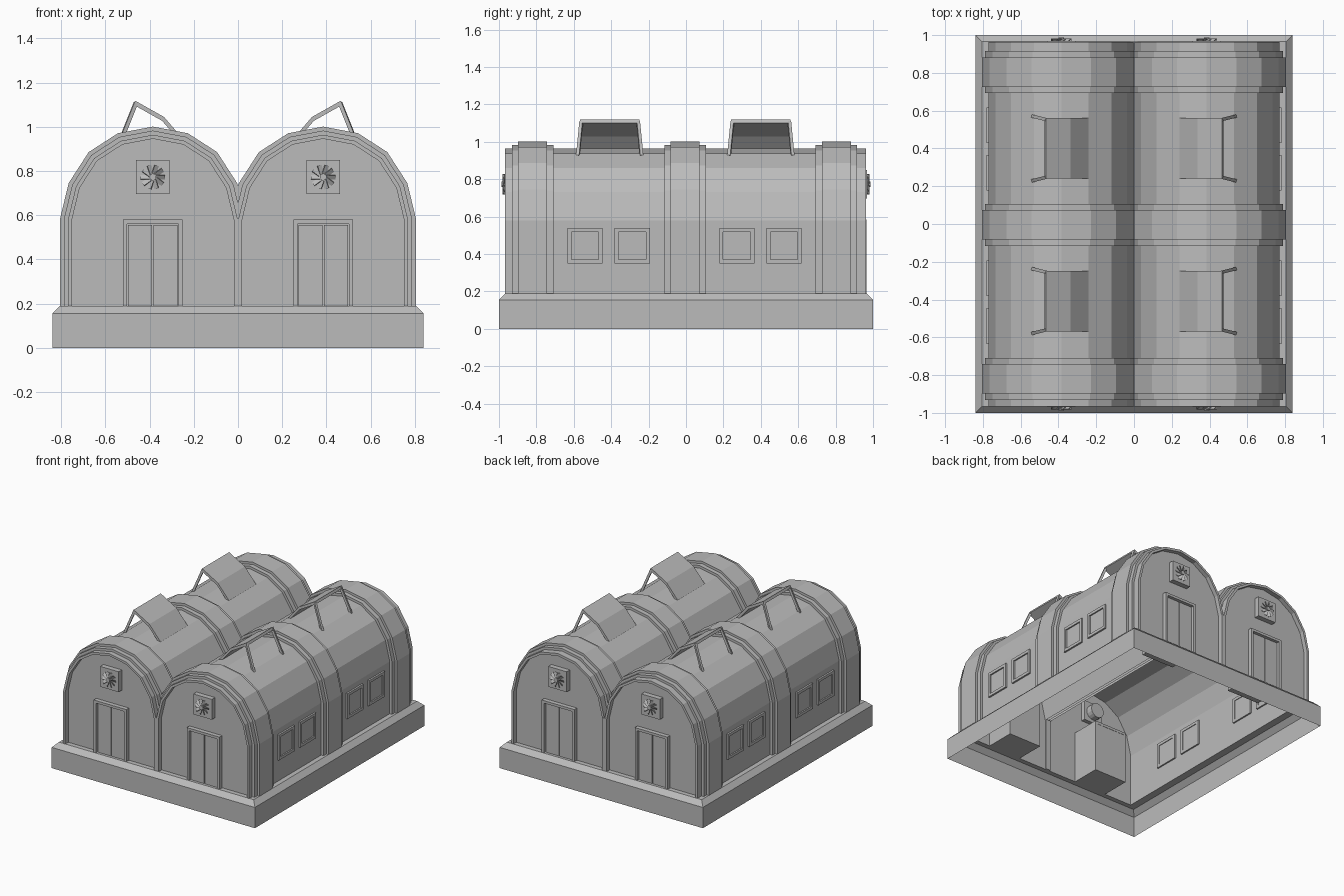
import bpy, bmesh, math
from mathutils import Vector, Matrix

cube = bpy.data.objects.get("Cube")
if cube:
    bpy.data.objects.remove(cube)

grey = bpy.data.materials.new("plain grey")
grey.use_nodes = True
grey.diffuse_color = (0.5, 0.5, 0.5, 1)
grey.node_tree.nodes["Principled BSDF"].inputs["Base Color"].default_value = (0.5, 0.5, 0.5, 1)

BASE, SPRING, CX = 0.19, 0.58, 0.385
ARCH = [(1, 0), (0.905, 0.165), (0.69, 0.305), (0.376, 0.39), (0, 0.42)]


def finish(name, bm, normals=True):
    if normals:
        bmesh.ops.recalc_face_normals(bm, faces=bm.faces)
    mesh = bpy.data.meshes.new(name)
    bm.to_mesh(mesh)
    bm.free()
    mesh.materials.append(grey)
    ob = bpy.data.objects.new(name, mesh)
    bpy.context.collection.objects.link(ob)
    return ob


def box(bm, lo, hi):
    lo, hi = Vector(lo), Vector(hi)
    size = hi - lo
    mat = Matrix.Translation((lo + hi) / 2) @ Matrix.Diagonal((*[abs(s) for s in size], 1))
    bmesh.ops.create_cube(bm, size=1, matrix=mat)


def arch(r):
    """Half profile of one vault from its outer foot to the valley at x = 0."""
    side = [(r * a, SPRING + b * r / 0.42) for a, b in ARCH]
    full = [(CX + a, z) for a, z in side] + [(CX - a, z) for a, z in side[-2::-1]]
    pts = [(CX + r, BASE)]
    for p in full:
        if p[0] < 0:
            q = pts[-1]
            t = q[0] / (q[0] - p[0])
            pts.append((0, q[1] + t * (p[1] - q[1])))
            break
        pts.append(p)
    return pts


def vault(bm, outer, inner, y0, y1):
    """Extruded strip between two matching half profiles, mirrored over x."""
    n = min(len(outer), len(inner))
    for s in (1, -1):
        rows = [[bm.verts.new((s * x, y, z)) for x, z in p[:n]]
                for p, y in ((outer, y0), (outer, y1), (inner, y1), (inner, y0))]
        for i in range(n - 1):
            for a, b in zip(rows, rows[1:] + rows[:1]):
                bm.faces.new((a[i], a[i + 1], b[i + 1], b[i]))
        bm.faces.new([r[0] for r in rows])


def frame(bm, lo, hi, w, axis, d0, d1, sill=True):
    """Rectangular border in the plane across the given axis (0 = x, 1 = y)."""
    (u0, z0), (u1, z1) = lo, hi
    bars = [(u0, z0, u0 + w, z1), (u1 - w, z0, u1, z1), (u0 + w, z1 - w, u1 - w, z1)]
    if sill:
        bars.append((u0 + w, z0, u1 - w, z0 + w))
    for a, b, c, d in bars:
        if axis:
            box(bm, (a, d0, b), (c, d1, d))
        else:
            box(bm, (d0, a, b), (d1, c, d))


# Plinth: open underneath, with a bevelled top rim
bm = bmesh.new()
loops = []
for x, y, z in ((0.84, 1, 0), (0.84, 1, 0.155), (0.805, 0.965, BASE), (0.75, 0.93, BASE)):
    loops.append([bm.verts.new((sx * x, sy * y, z)) for sx, sy in ((1, 1), (-1, 1), (-1, -1), (1, -1))])
for a, b in zip(loops, loops[1:]):
    for i in range(4):
        j = (i + 1) % 4
        bm.faces.new((a[i], a[j], b[j], b[i]))
finish("plinth", bm)

# Twin vault shell
main, inner = arch(0.384), arch(0.366)
bm = bmesh.new()
vault(bm, main, inner, -0.967, 0.963)
finish("vault_shell", bm)

# Raised ribs over the shell
for name, y in (("front_rib", -0.82), ("middle_rib", -0.005), ("back_rib", 0.804)):
    bm = bmesh.new()
    vault(bm, arch(0.403), main, y - 0.111, y + 0.111)
    vault(bm, arch(0.421), main, y - 0.078, y + 0.078)
    finish(name, bm)

# Gable ends, doors, fans and valley posts
for end, s in (("front", -1), ("back", 1)):
    bm = bmesh.new()
    for k in (1, -1):
        bm.faces.new([bm.verts.new((k * x, s * 0.93, z)) for x, z in main + [(0, BASE)]])
    finish(end + "_gable", bm)

    bm = bmesh.new()
    box(bm, (-0.019, s * 0.965, BASE), (0.019, s * 0.92, SPRING + 0.005))
    finish(end + "_valley_post", bm)

    for side, c in (("left", CX), ("right", -CX)):
        bm = bmesh.new()
        frame(bm, (c - 0.135, BASE), (c + 0.135, 0.58), 0.019, 1, s * 0.962, s * 0.71, False)
        finish(f"{end}_{side}_door_frame", bm)

        bm = bmesh.new()
        for k in (1, -1):
            box(bm, (c + k * 0.003, s * 0.945, BASE), (c + k * 0.112, s * 0.711, 0.556))
        box(bm, (c - 0.116, s * 0.935, BASE), (c + 0.116, s * 0.712, 0.561))
        finish(f"{end}_{side}_door", bm)

        # Fan housing with hub and blades
        zc = 0.773
        bm = bmesh.new()
        box(bm, (c - 0.076, s * 0.968, zc - 0.076), (c + 0.076, s * 0.9, zc + 0.076))
        turn = Matrix.Rotation(math.pi / 2, 4, 'X')
        bmesh.ops.create_cone(bm, cap_ends=True, segments=16, radius1=0.055, radius2=0.055,
                              depth=0.06, matrix=Matrix.Translation((c, s * 0.88, zc)) @ turn)
        finish(f"{end}_{side}_fan_housing", bm)

        bm = bmesh.new()
        bmesh.ops.create_cone(bm, cap_ends=True, segments=10, radius1=0.016, radius2=0.016,
                              depth=0.024, matrix=Matrix.Translation((c, s * 0.975, zc)) @ turn)
        for i in range(10):
            m = (Matrix.Translation((c, s * 0.974, zc)) @ Matrix.Rotation(i * math.tau / 10, 4, 'Y')
                 @ Matrix.Translation((0.035, 0, 0)) @ Matrix.Rotation(0.6, 4, 'X')
                 @ Matrix.Diagonal((0.04, 0.004, 0.022, 1)))
            bmesh.ops.create_cube(bm, size=1, matrix=m)
        finish(f"{end}_{side}_fan", bm)

# Side windows
for side, s in (("left", 1), ("right", -1)):
    for i, y in enumerate((-0.54, -0.287, 0.272, 0.524)):
        bm = bmesh.new()
        frame(bm, (y - 0.094, 0.35), (y + 0.094, 0.54), 0.021, 0, s * 0.74, s * 0.782)
        finish(f"{side}_window_frame_{i + 1}", bm)
        bm = bmesh.new()
        box(bm, (s * 0.745, y - 0.075, 0.37), (s * 0.772, y + 0.075, 0.52))
        finish(f"{side}_window_pane_{i + 1}", bm)

# Raised roof flaps with flared struts
FLAP = [(0.465, 1.118), (0.335, 1.045), (0.24, 0.935)]
for side, s in (("left", 1), ("right", -1)):
    for where, y in (("front", -0.408), ("back", 0.4)):
        bm = bmesh.new()
        rows = []
        for dy, dx, dz in ((-0.16, 0, 0), (0.16, 0, 0), (0.16, 0.008, -0.018), (-0.16, 0.008, -0.018)):
            rows.append([bm.verts.new((s * (x + dx), y + dy, z + dz)) for x, z in FLAP])
        for a, b in zip(rows, rows[1:] + rows[:1]):
            for i in range(2):
                bm.faces.new((a[i], a[i + 1], b[i + 1], b[i]))
        for i in (0, 2):
            bm.faces.new([r[i] for r in rows])
        finish(f"{side}_{where}_roof_flap", bm)

        bm = bmesh.new()
        for k in (1, -1):
            a = Vector((s * 0.462, y + k * 0.152, 1.108))
            b = Vector((s * 0.535, y + k * 0.17, 0.925))
            m = (Matrix.Translation((a + b) / 2) @ (a - b).to_track_quat('Z', 'Y').to_matrix().to_4x4()
                 @ Matrix.Diagonal((0.017, 0.017, (a - b).length, 1)))
            bmesh.ops.create_cube(bm, size=1, matrix=m)
        finish(f"{side}_{where}_flap_struts", bm)
